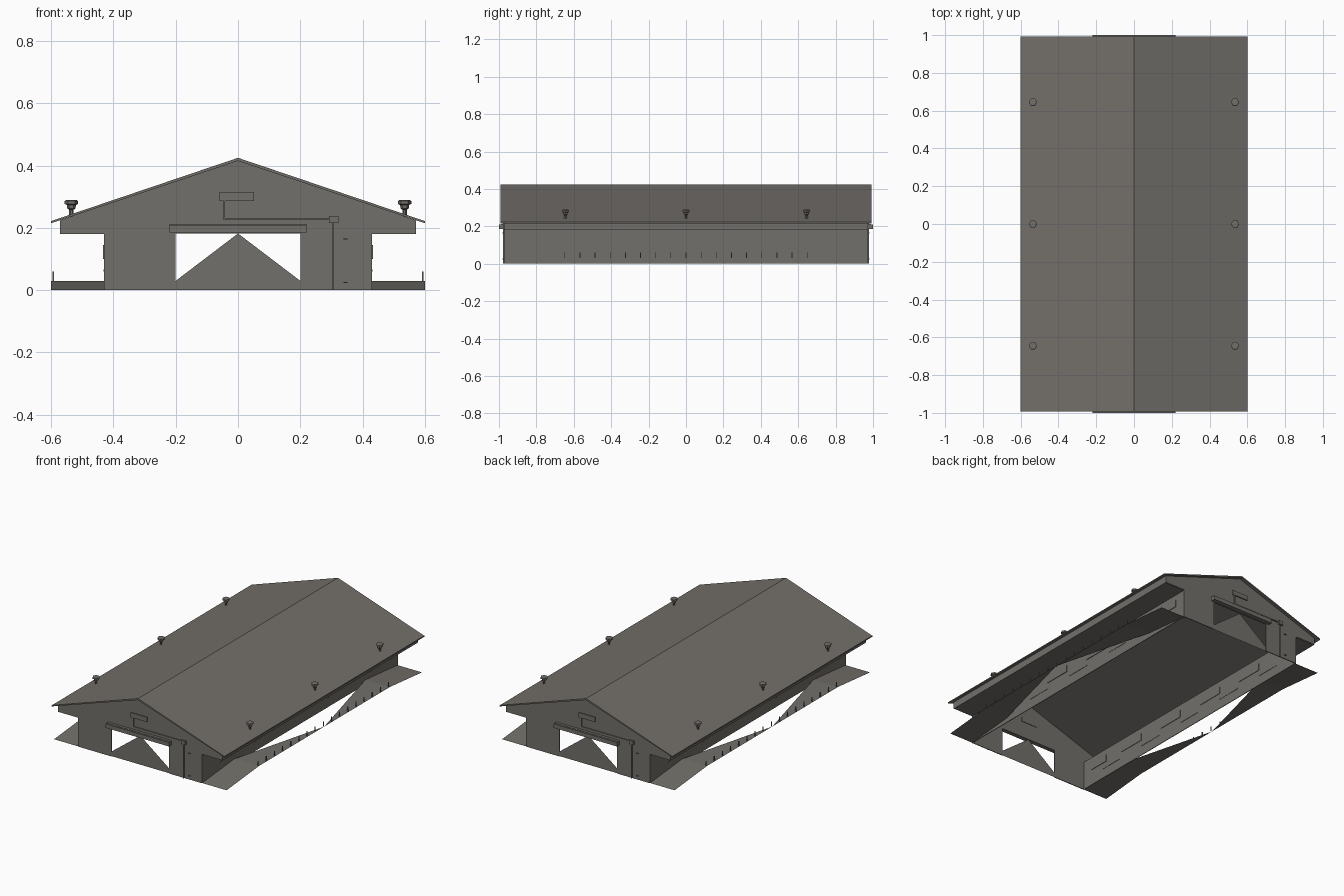
import bpy, bmesh, math

if "Cube" in bpy.data.objects:
    bpy.data.objects.remove(bpy.data.objects["Cube"])

grey = bpy.data.materials.new("weathered grey")
grey.diffuse_color = (0.17, 0.16, 0.145, 1)
grey.use_nodes = True
grey.node_tree.nodes["Principled BSDF"].inputs["Base Color"].default_value = grey.diffuse_color


def make(name, verts, faces):
    mesh = bpy.data.meshes.new(name)
    mesh.from_pydata(verts, [], faces)
    mesh.materials.append(grey)
    obj = bpy.data.objects.new(name, mesh)
    bpy.context.collection.objects.link(obj)
    return obj


def box(name, x0, x1, y0, y1, z0, z1):
    v = [(x, y, z) for x in (x0, x1) for y in (y0, y1) for z in (z0, z1)]
    return make(name, v, [(0, 1, 3, 2), (4, 6, 7, 5), (0, 4, 5, 1),
                          (2, 3, 7, 6), (0, 2, 6, 4), (1, 5, 7, 3)])


def prism(name, profile, y0, y1):
    """Extrude an x-z outline along y."""
    n = len(profile)
    v = [(x, y0, z) for x, z in profile] + [(x, y1, z) for x, z in profile]
    f = [tuple(range(n)), tuple(reversed(range(n, 2 * n)))]
    f += [(i, i + n, (i + 1) % n + n, (i + 1) % n) for i in range(n)]
    obj = make(name, v, f)
    bm = bmesh.new()
    bm.from_mesh(obj.data)
    bmesh.ops.recalc_face_normals(bm, faces=bm.faces)
    bm.to_mesh(obj.data)
    bm.free()
    return obj


def lathe(name, x, y, profile, sides=6):
    """Stack of hexagonal rings from (radius, height) pairs."""
    v = [(x + r * math.cos(math.tau * i / sides), y + r * math.sin(math.tau * i / sides), z)
         for r, z in profile for i in range(sides)]
    f = [(k * sides + i, k * sides + (i + 1) % sides,
          (k + 1) * sides + (i + 1) % sides, (k + 1) * sides + i)
         for k in range(len(profile) - 1) for i in range(sides)]
    last = (len(profile) - 1) * sides
    f += [tuple(range(last, last + sides)), tuple(reversed(range(sides)))]
    return make(name, v, f)


# Gable roof
prism("roof", [(-0.6, 0.215), (-0.6, 0.222), (0, 0.425), (0.6, 0.222),
               (0.6, 0.215), (0, 0.415)], -0.993, 0.993)

# Parts of one end and one side; the other half is turned by 180 degrees
end_parts = []
# Gable wall with door opening
end_parts.append(prism("gable_wall", [
    (-0.43, 0), (-0.2, 0), (-0.2, 0.182), (0.2, 0.182), (0.2, 0), (0.43, 0),
    (0.43, 0.182), (0.572, 0.182), (0.572, 0.224), (0, 0.416),
    (-0.572, 0.224), (-0.572, 0.182), (-0.43, 0.182)], -0.973, -0.968))
# Pointed sheet standing in the doorway
end_parts.append(make("doorway_sheet", [
    (-0.2, -0.969, 0), (0.2, -0.969, 0), (0.2, -0.969, 0.03),
    (0, -0.969, 0.182), (-0.2, -0.969, 0.03)], [(0, 1, 2, 3, 4)]))
# Sliding door rail
end_parts.append(box("door_rail", -0.22, 0.22, -1.0, -0.973, 0.185, 0.21))
end_parts.append(box("rail_cap", -0.22, 0.22, -0.99, -0.973, 0.197, 0.212))
# Panel, cable pipe and junction box
end_parts.append(box("wall_panel", -0.06, 0.052, -0.98, -0.965, 0.286, 0.315))
end_parts.append(box("pipe_drop", -0.047, -0.041, -0.979, -0.973, 0.227, 0.286))
end_parts.append(box("pipe_run", -0.047, 0.292, -0.979, -0.973, 0.226, 0.232))
end_parts.append(box("junction_box", 0.292, 0.322, -0.985, -0.973, 0.215, 0.238))
end_parts.append(box("down_pipe", 0.302, 0.308, -0.979, -0.973, 0, 0.215))
for z in (0.025, 0.165):
    end_parts.append(box("hinge", 0.338, 0.352, -0.98, -0.973, z - 0.002, z + 0.002))

# Side wall and boxed eave
end_parts.append(box("side_wall", 0.426, 0.43, -0.97, 0.97, 0, 0.182))
end_parts.append(box("eave_soffit", 0.426, 0.572, -0.97, 0.97, 0.18, 0.184))
end_parts.append(box("eave_fascia", 0.568, 0.572, -0.97, 0.97, 0.182, 0.224))
# Side shutters and low slots
for i in range(5):
    y = -0.72 + 0.36 * i
    end_parts.append(box("shutter", 0.423, 0.434, y + 0.08, y + 0.26, 0.1, 0.145)
                     if i < 4 else box("end_shutter", 0.423, 0.434, 0.76, 0.9, 0.1, 0.145))
    end_parts.append(box("slot", 0.424, 0.432, y - 0.08, y + 0.08, 0.06, 0.066))
# Side apron: sloped ends and two tapering wings
end_parts.append(make("side_apron", [
    (0.43, -0.97, 0), (0.6, -0.97, 0), (0.6, -0.65, 0.03), (0.43, -0.65, 0.03),
    (0.6, 0, 0.03), (0.6, 0.65, 0.03), (0.43, 0.65, 0.03), (0.6, 0.97, 0), (0.43, 0.97, 0)],
    [(0, 1, 2, 3), (3, 2, 4), (4, 5, 6), (6, 5, 7, 8)]))
# Row of small posts on the apron
for i in range(17):
    y = -0.648 + 0.081 * i
    end_parts.append(box("apron_post", 0.591, 0.596, y - 0.002, y + 0.002, 0.03, 0.06))
# Roof vents
for y in (-0.645, 0, 0.645):
    end_parts.append(lathe("roof_vent", 0.535, y, [
        (0.007, 0.235), (0.007, 0.258), (0.013, 0.262), (0.015, 0.274),
        (0.022, 0.277), (0.022, 0.286), (0.017, 0.289)]))

# Opposite end and side
for part in end_parts:
    twin = bpy.data.objects.new(part.name + "_opposite", part.data)
    twin.rotation_euler = (0, 0, math.pi)
    bpy.context.collection.objects.link(twin)
